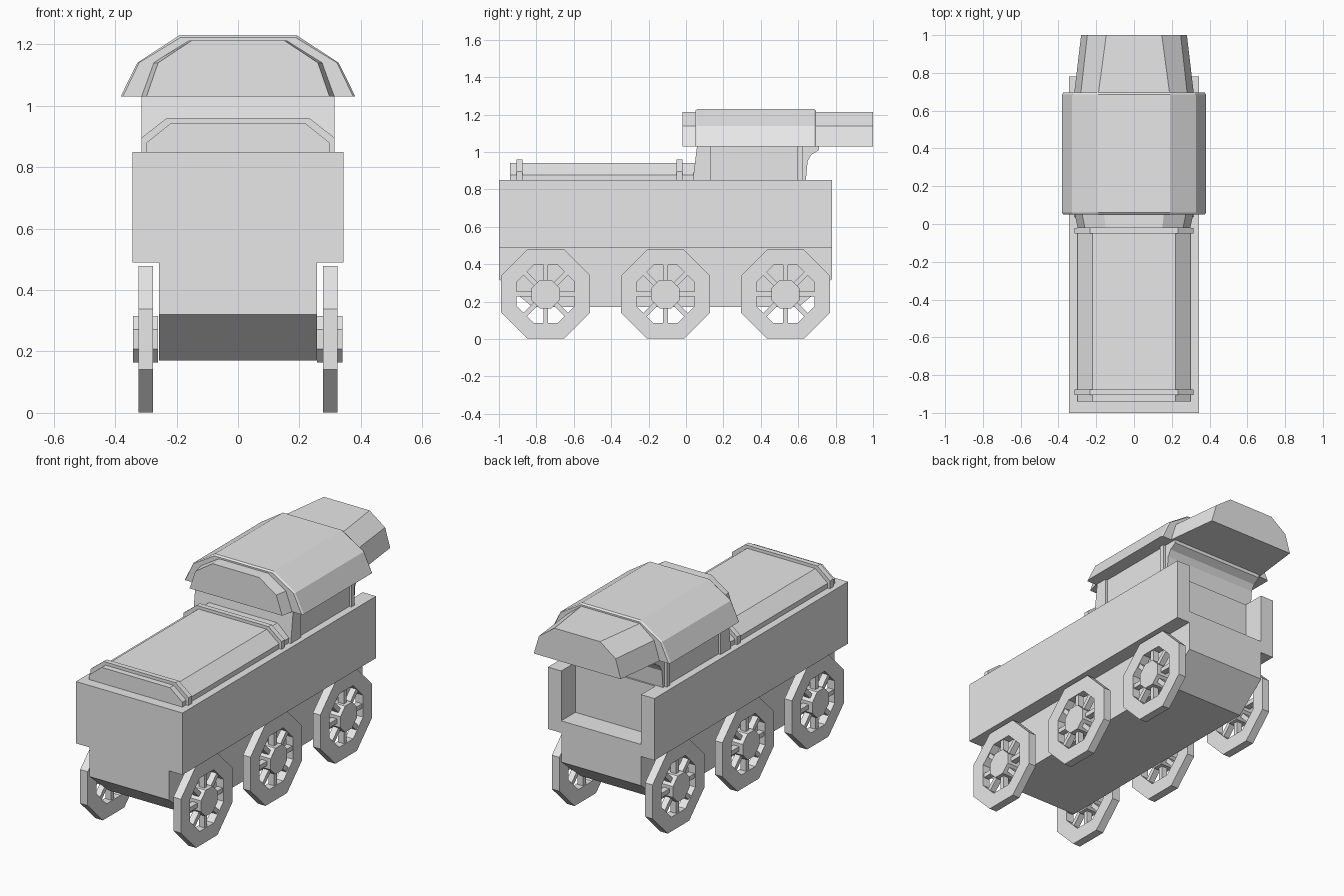
import bpy, bmesh, math
from mathutils import Matrix

cube = bpy.data.objects.get("Cube")
if cube:
    bpy.data.objects.remove(cube, do_unlink=True)

GREY = (0.8, 0.8, 0.8, 1)
mat = bpy.data.materials.new("plain grey")
mat.use_nodes = True
mat.diffuse_color = GREY
mat.node_tree.nodes["Principled BSDF"].inputs["Base Color"].default_value = GREY


def add_loft(bm, rings, closed=False):
    """Skin a series of rings; cap the ends, or join last to first."""
    loops = [[bm.verts.new(p) for p in ring] for ring in rings]
    n = len(loops[0])
    pairs = list(zip(loops, loops[1:]))
    if closed:
        pairs.append((loops[-1], loops[0]))
    else:
        bm.faces.new(loops[0])
        bm.faces.new(loops[-1])
    for a, b in pairs:
        for i in range(n):
            j = (i + 1) % n
            bm.faces.new((a[i], a[j], b[j], b[i]))


def add_box(bm, x0, x1, y0, y1, z0, z1):
    add_loft(bm, [[(x, y0, z0), (x, y1, z0), (x, y1, z1), (x, y0, z1)] for x in (x0, x1)])


def finish(name, bm, location=(0, 0, 0)):
    bmesh.ops.recalc_face_normals(bm, faces=bm.faces)
    mesh = bpy.data.meshes.new(name)
    bm.to_mesh(mesh)
    bm.free()
    mesh.materials.append(mat)
    obj = bpy.data.objects.new(name, mesh)
    obj.location = location
    bpy.context.collection.objects.link(obj)
    return obj


def loft(name, rings):
    bm = bmesh.new()
    add_loft(bm, rings)
    return finish(name, bm)


def box(name, *bounds):
    bm = bmesh.new()
    add_box(bm, *bounds)
    return finish(name, bm)


def side_prism(name, half_width, outline):
    return loft(name, [[(x, y, z) for y, z in outline] for x in (-half_width, half_width)])


def arch(y, half_profile):
    """Symmetric cross-section at y, given its right half from bottom to top."""
    right = [(x, y, z) for x, z in half_profile]
    return right + [(-x, y, z) for x, _, z in reversed(right)]


# Hull with sloped underside ends and a rear platform
side_prism("hull", 0.257, [(-1, 0.32), (-0.82, 0.17), (0.6, 0.17), (0.78, 0.32),
                           (0.78, 0.56), (0.65, 0.56), (0.65, 0.85), (-1, 0.85)])
for side, s in (("left", 1), ("right", -1)):
    box(side + "_side_tank", s * 0.257, s * 0.343, -1, 0.78, 0.49, 0.85)

# Boiler top with two raised bands
boiler = [(0.3, 0.84), (0.3, 0.878), (0.22, 0.942)]
band = [(0.315, 0.84), (0.315, 0.895), (0.232, 0.96)]
loft("boiler_top", [arch(y, boiler) for y in (-0.94, 0.06)])
for name, y in (("front_band", -0.905), ("rear_band", -0.05)):
    loft(name, [arch(v, band) for v in (y, y + 0.03)])

# Cab with flared rear top, front bulkhead and side posts
side_prism("cab", 0.3, [(0.05, 0.84), (0.64, 0.84), (0.65, 0.95), (0.67, 0.985),
                        (0.71, 1.01), (0.71, 1.04), (0.07, 1.04)])
side_prism("cab_front_frame", 0.314, [(0.035, 0.84), (0.1, 0.84), (0.1, 1.04), (0.06, 1.04), (0.04, 0.88)])
for side, s in (("left", 1), ("right", -1)):
    for name, y in (("front", 0.1), ("rear", 0.595)):
        box(f"{side}_{name}_cab_post", s * 0.29, s * 0.314, y, y + 0.03, 0.84, 1.04)


# Faceted roof, front hood and tapering rear canopy
def roof_ring(y, low, mid, top, height):
    return arch(y, [(low, 1.03), (mid, 1.14), (top, height)])


loft("main_roof", [roof_ring(0.05, 0.375, 0.322, 0.188, 1.222),
                   roof_ring(0.06, 0.382, 0.328, 0.19, 1.23),
                   roof_ring(0.685, 0.382, 0.328, 0.19, 1.23),
                   roof_ring(0.695, 0.375, 0.322, 0.188, 1.222)])
loft("front_hood", [roof_ring(-0.02, 0.298, 0.26, 0.15, 1.213),
                    roof_ring(0.07, 0.318, 0.278, 0.16, 1.213)])
loft("rear_canopy", [roof_ring(0.68, 0.318, 0.283, 0.19, 1.213),
                     roof_ring(1.0, 0.28, 0.247, 0.147, 1.213)])


# Octagonal spoked wheels
def octagon(x, apothem):
    r = apothem / math.cos(math.pi / 8)
    angles = [(i + 0.5) * math.pi / 4 for i in range(8)]
    return [(x, r * math.cos(a), r * math.sin(a)) for a in angles]


def wheel(name, location):
    bm = bmesh.new()
    add_loft(bm, [octagon(-0.024, 0.238), octagon(0.024, 0.238),
                  octagon(0.024, 0.155), octagon(-0.024, 0.155)], closed=True)
    add_loft(bm, [octagon(-0.042, 0.076), octagon(0.04, 0.076)])
    for i in range(8):
        start = len(bm.verts)
        add_box(bm, -0.018, 0.018, 0.06, 0.16, -0.013, 0.013)
        bm.verts.ensure_lookup_table()
        bmesh.ops.rotate(bm, verts=bm.verts[start:],
                         matrix=Matrix.Rotation(i * math.pi / 4, 3, "X"))
    finish(name, bm, location)


for place, y in (("front", -0.75), ("middle", -0.11), ("rear", 0.532)):
    for side, s in (("left", 1), ("right", -1)):
        wheel(f"{place}_{side}_wheel", (s * 0.3, y, 0.24))
